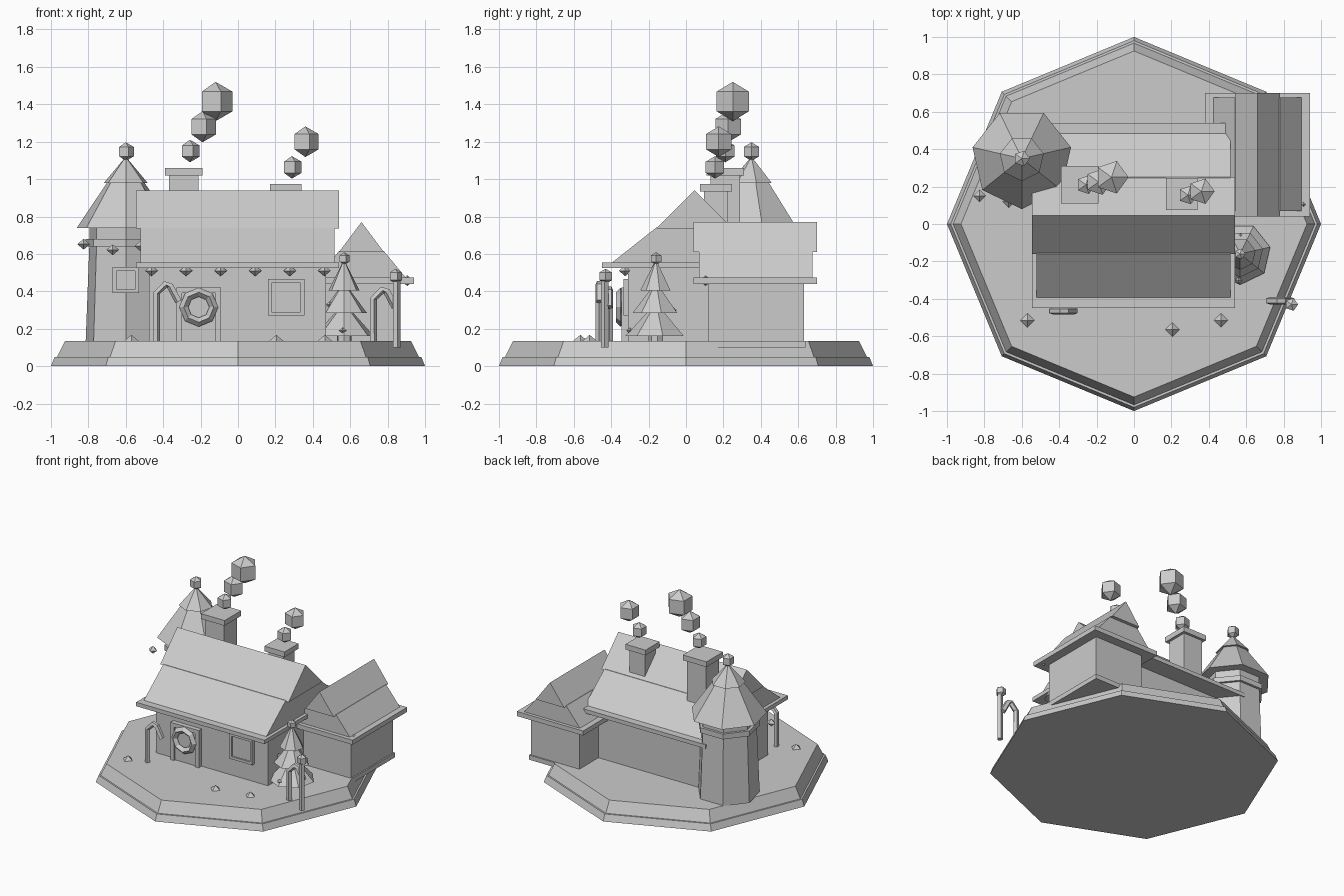
import bpy, math
from mathutils import Vector

if "Cube" in bpy.data.objects:
    bpy.data.objects.remove(bpy.data.objects["Cube"])

grey = bpy.data.materials.new("plain grey")
grey.diffuse_color = (0.6, 0.6, 0.6, 1)
grey.use_nodes = True
grey.node_tree.nodes["Principled BSDF"].inputs["Base Color"].default_value = grey.diffuse_color


def make(name, verts, faces):
    mesh = bpy.data.meshes.new(name)
    mesh.from_pydata(verts, [], faces)
    mesh.materials.append(grey)
    obj = bpy.data.objects.new(name, mesh)
    bpy.context.collection.objects.link(obj)
    return obj


def box(name, x0, x1, y0, y1, z0, z1):
    v = [(x, y, z) for z in (z0, z1) for x, y in ((x0, y0), (x1, y0), (x1, y1), (x0, y1))]
    return make(name, v, [(3, 2, 1, 0), (4, 5, 6, 7)]
                + [(i, (i + 1) % 4, (i + 1) % 4 + 4, i + 4) for i in range(4)])


def lathe(name, centre, profile, sides, start=-90):
    """Stack rings of (radius, z); radius 0 makes a point."""
    cx, cy = centre
    verts, rings, faces = [], [], []
    for r, z in profile:
        n = 1 if r == 0 else sides
        ring = []
        for i in range(n):
            a = math.radians(start) + 2 * math.pi * i / sides
            ring.append(len(verts))
            verts.append((cx + r * math.cos(a), cy + r * math.sin(a), z))
        rings.append(ring)
    for a, b in zip(rings, rings[1:]):
        for i in range(sides):
            j = (i + 1) % sides
            f = [a[i % len(a)], a[j % len(a)], b[j % len(b)], b[i % len(b)]]
            faces.append(tuple(dict.fromkeys(f)))
    if len(rings[0]) > 1:
        faces.append(tuple(reversed(rings[0])))
    if len(rings[-1]) > 1:
        faces.append(tuple(rings[-1]))
    return make(name, verts, faces)


def ball(name, x, y, z, r):
    return lathe(name, (x, y), [(0, z - r), (r * .866, z - r / 2), (r * .866, z + r / 2), (0, z + r)], 5, 0)


def gem(name, x, y, z, r):
    return lathe(name, (x, y), [(0, z - r * .85), (r, z), (0, z + r * .85)], 4, 0)


def prism(name, profile, a, b, along):
    """Extrude a (side, z) profile from a to b along x or y."""
    n = len(profile)
    if along == 'x':
        v = [(t, s, z) for t in (a, b) for s, z in profile]
    else:
        v = [(s, t, z) for t in (b, a) for s, z in profile]
    return make(name, v, [tuple(reversed(range(n))), tuple(range(n, 2 * n))]
                + [(i, (i + 1) % n, (i + 1) % n + n, i + n) for i in range(n)])


def tube(name, points, r, sides=5):
    """Sweep a polygon along a path lying in an xz plane."""
    pts = [Vector(p) for p in points]
    verts, faces = [], []
    for i, p in enumerate(pts):
        d = (pts[min(i + 1, len(pts) - 1)] - pts[max(i - 1, 0)]).normalized()
        side = Vector((0, 1, 0))
        up = side.cross(d)
        for k in range(sides):
            a = 2 * math.pi * k / sides
            verts.append(p + r * (math.cos(a) * up - math.sin(a) * side))
    for i in range(len(pts) - 1):
        for k in range(sides):
            m = (k + 1) % sides
            faces.append((i * sides + k, (i + 1) * sides + k, (i + 1) * sides + m, i * sides + m))
    faces += [tuple(range(sides)), tuple(reversed(range(len(verts) - sides, len(verts))))]
    return make(name, verts, faces)


def framed_window(name, x0, x1, z0, z1, y, back):
    t = .02
    box(name + "_sill", x0, x1, y, back, z0, z0 + t)
    box(name + "_head", x0, x1, y, back, z1 - t, z1)
    box(name + "_left_jamb", x0, x0 + t, y, back, z0 + t, z1 - t)
    box(name + "_right_jamb", x1 - t, x1, y, back, z0 + t, z1 - t)
    box(name + "_pane", x0 + t, x1 - t, y + .012, back, z0 + t, z1 - t)


# Ground plinth
lathe("ground", (0, 0), [(1, 0), (.98, .05), (.967, .05), (.925, .135)], 8)

# Main house
box("house_walls", -.475, .47, -.31, .40, .13, .54)
box("house_eave", -.545, .54, -.45, .54, .525, .555)
prism("house_lower_roof", [(-.40, .55), (.49, .55), (.25, .74), (-.16, .74)], -.52, .515, 'x')
prism("house_upper_roof", [(-.16, .735), (.25, .735), (.045, .94)], -.545, .54, 'x')

# Side annex
box("annex_footing", .45, .88, .105, .64, .10, .135)
box("annex_walls", .46, .87, .12, .63, .13, .45)
box("annex_eave", .38, .94, .04, .70, .44, .475)
prism("annex_lower_roof", [(.42, .47), (.90, .47), (.78, .615), (.54, .615)], .07, .675, 'y')
prism("annex_upper_roof", [(.54, .61), (.78, .61), (.66, .77)], .04, .70, 'y')

# Tower
T = (-.6, .35)
lathe("tower_walls", T, [(.22, .13), (.20, .64)], 7)
lathe("tower_ring", T, [(.22, .64), (.22, .68)], 7)
lathe("tower_top", T, [(.20, .68), (.20, .74)], 7)
lathe("tower_roof", T, [(.27, .738), (.10, .985)], 7)
lathe("tower_spire", T, [(.12, .98), (0, 1.12)], 7)
ball("tower_finial", -.6, .35, 1.147, .05)

# Chimneys and smoke
box("left_chimney", -.37, -.21, .13, .29, .6, 1.02)
box("left_chimney_cap", -.39, -.19, .11, .31, 1.02, 1.06)
box("right_chimney", .19, .32, .095, .225, .6, .94)
box("right_chimney_cap", .17, .34, .075, .245, .935, .975)
for i, s in enumerate([(-.257, .21, 1.15, .06), (-.19, .225, 1.28, .083), (-.12, .25, 1.415, .105),
                       (.288, .155, 1.063, .06), (.36, .175, 1.2, .082)]):
    ball(f"smoke_puff_{i}", *s)

# Door with wreath
box("door_frame_left", -.33, -.30, -.345, -.31, .135, .42)
box("door_frame_right", -.12, -.09, -.345, -.31, .135, .42)
box("door_frame_top", -.30, -.12, -.345, -.31, .39, .42)
box("door", -.30, -.12, -.33, -.31, .135, .39)
bpy.ops.mesh.primitive_torus_add(location=(-.21, -.35, .315), rotation=(math.pi / 2, 0, 0),
                                 major_radius=.08, minor_radius=.024, major_segments=8, minor_segments=4)
wreath = bpy.context.object
wreath.name = "wreath"
wreath.data.materials.append(grey)

# Windows
framed_window("house_window", .16, .355, .27, .465, -.335, -.31)
framed_window("tower_window", -.67, -.53, .39, .53, .125, .23)

# Hanging lights and ground gems
for i in range(6):
    gem(f"eave_light_{i}", -.463 + i * .185, -.325, .51, .034)
for i, p in enumerate([(-.825, .15, .652), (-.67, .12, .622), (-.52, .12, .642), (.905, .105, .457)]):
    gem(f"string_light_{i}", *p, .034)
for i, p in enumerate([(-.57, -.515), (.205, -.565), (.465, -.515)]):
    gem(f"ground_gem_{i}", *p, .135, .038)

# Fir tree with ornaments
F = (.567, -.16)
lathe("tree_trunk", F, [(.04, .13), (.04, .18)], 7)
for i, (r, z0, z1) in enumerate([(.165, .16, .34), (.125, .285, .45), (.085, .405, .57)]):
    lathe(f"tree_tier_{i}", F, [(r, z0), (0, z1)], 7)
ball("tree_topper", .567, -.16, .575, .034)
for i, p in enumerate([(.49, -.2, .33), (.665, -.16, .19), (.57, -.07, .3), (.56, -.3, .19)]):
    gem(f"tree_ornament_{i}", *p, .02)

# Candy canes and lantern post
for name, x, y, z, r in (("left_cane", -.437, -.465, .13, .02), ("right_cane", .722, -.41, .10, .021)):
    d = z - .13
    tube(name, [(x, y, z), (x, y, .39 + d), (x + .05, y, .44 + d), (x + .075, y, .43 + d),
                (x + .12, y, .345 + d)], r)
tube("lantern_post", [(.847, -.435, .10), (.847, -.435, .46)], .021)
ball("lantern", .842, -.43, .48, .041)
